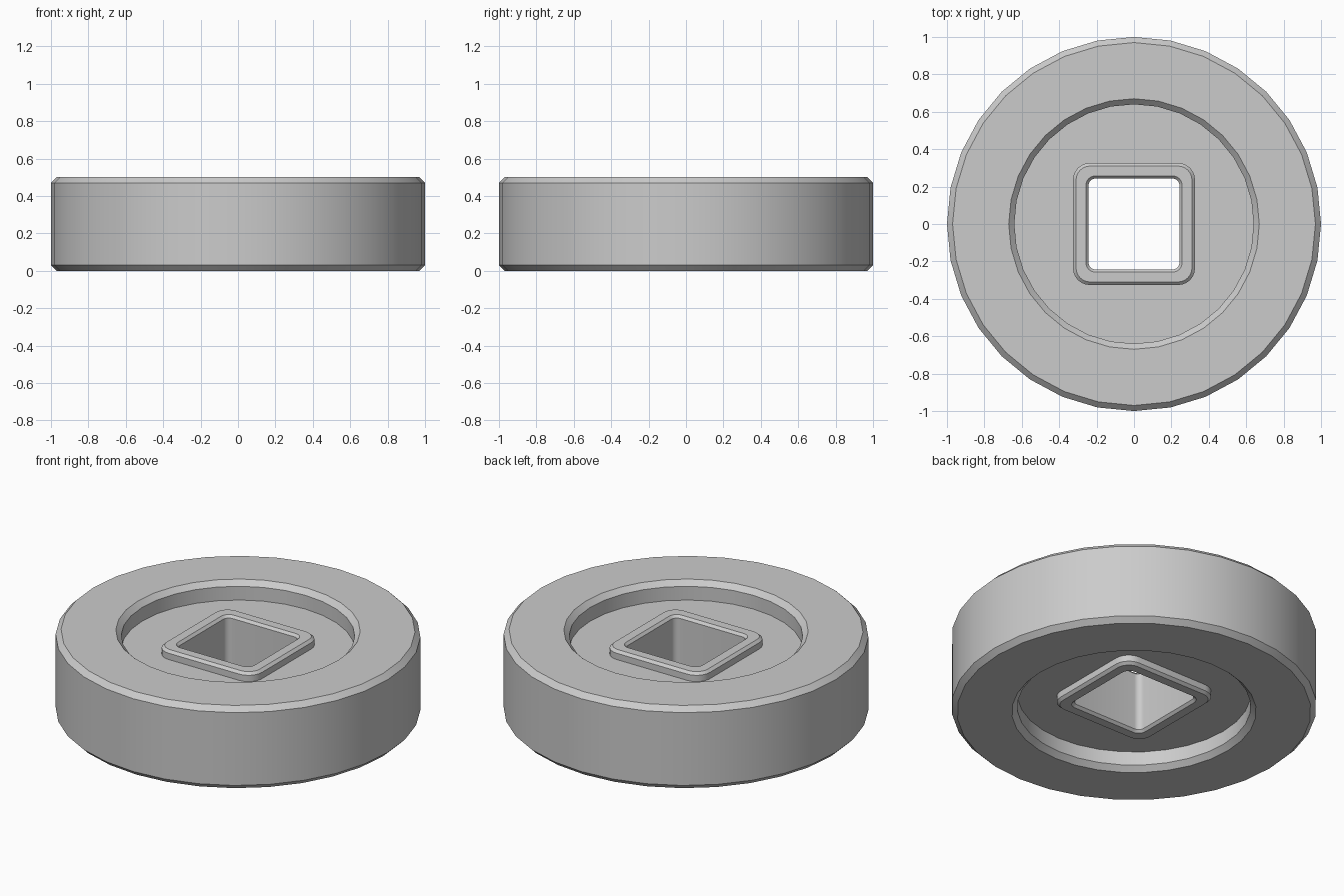
import bpy, bmesh
from math import sin, cos, pi, radians

if "Cube" in bpy.data.objects:
    bpy.data.objects.remove(bpy.data.objects["Cube"])

HEIGHT = 0.5
SIDES = 32


def circle(r):
    return [(r * cos(2 * pi * i / SIDES), r * sin(2 * pi * i / SIDES)) for i in range(SIDES)]


def rounded_square(half, r):
    # Per quarter: one side midpoint, then seven points round the corner
    quarter = [(half, 0.0)]
    for i in range(7):
        a = pi / 2 * i / 6
        quarter.append((half - r + r * cos(a), half - r + r * sin(a)))
    pts = []
    for _ in range(4):
        pts += quarter
        quarter = [(-y, x) for x, y in quarter]
    return pts


# Upper half of the cross-section, from outer rim inward to the bore
upper = [
    (circle(1.0), 0.47),                    # rim
    (circle(0.97), 0.50),
    (circle(0.67), 0.50),                   # recess edge chamfer
    (circle(0.64), 0.47),
    (circle(0.64), 0.387),                  # recess floor
    (rounded_square(0.326, 0.09), 0.387),   # raised square hub
    (rounded_square(0.326, 0.09), 0.425),
    (rounded_square(0.31, 0.075), 0.44),
    (rounded_square(0.257, 0.05), 0.44),    # bore edge chamfer
    (rounded_square(0.243, 0.036), 0.425),
]
# Mirror to the underside and close the loop
loops = upper + [(pts, HEIGHT - z) for pts, z in reversed(upper)]

bm = bmesh.new()
rings = [[bm.verts.new((x, y, z)) for x, y in pts] for pts, z in loops]
for k, a in enumerate(rings):
    b = rings[(k + 1) % len(rings)]
    for i in range(SIDES):
        j = (i + 1) % SIDES
        bm.faces.new((a[i], a[j], b[j], b[i]))
bmesh.ops.recalc_face_normals(bm, faces=bm.faces)

# Recessed disc with square bore
mesh = bpy.data.meshes.new("recessed_disc")
bm.to_mesh(mesh)
bm.free()
disc = bpy.data.objects.new("recessed_disc", mesh)
bpy.context.collection.objects.link(disc)
bpy.context.view_layer.objects.active = disc
disc.select_set(True)
bpy.ops.object.shade_smooth_by_angle(angle=radians(30))
